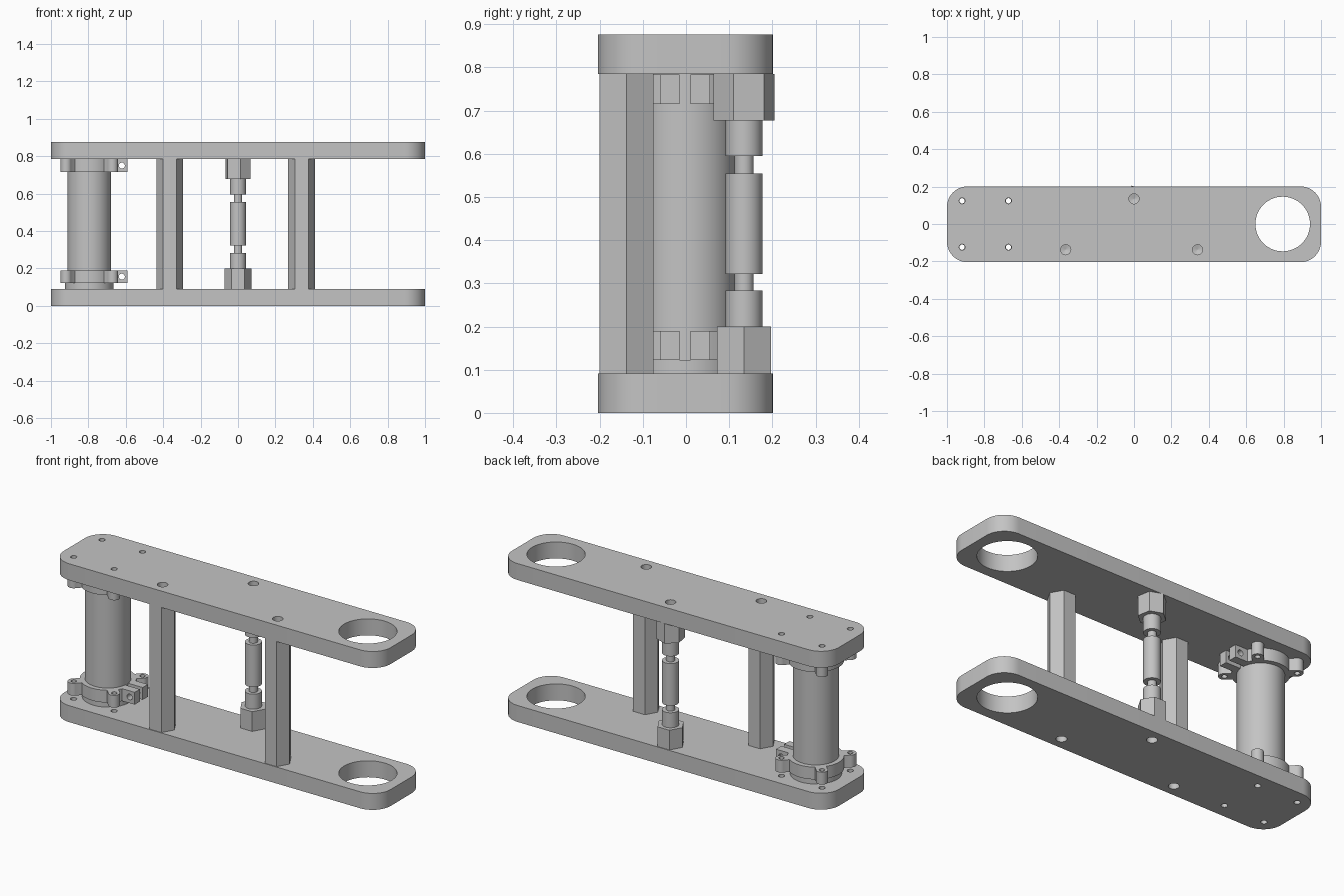
import bpy
import math
from mathutils import Matrix

default = bpy.data.objects.get("Cube")
if default:
    bpy.data.objects.remove(default, do_unlink=True)

grey = bpy.data.materials.new("machined_grey")
grey.use_nodes = True
grey.diffuse_color = (0.55, 0.55, 0.55, 1)
grey.node_tree.nodes["Principled BSDF"].inputs["Base Color"].default_value = (0.55, 0.55, 0.55, 1)

PLATE = 0.091           # plate thickness
TOP = 0.785             # underside of the top plate
HEIGHT = TOP + PLATE
TUBE = (-0.795, 0.0)    # tube axis
REACH = 0.124           # clamp screw offset from the tube axis


def activate(ob):
    bpy.ops.object.select_all(action='DESELECT')
    ob.select_set(True)
    bpy.context.view_layer.objects.active = ob


def finish(ob, name):
    ob.name = name
    ob.data.materials.clear()
    ob.data.materials.append(grey)
    activate(ob)
    bpy.ops.object.shade_smooth_by_angle(angle=math.radians(30))
    return ob


def rod(x, y, z0, z1, r, sides=48, turn=0, r2=None):
    """Upright prism or cone whose first corner points to +x plus turn degrees."""
    bpy.ops.mesh.primitive_cone_add(vertices=sides, radius1=r, radius2=r if r2 is None else r2,
                                    depth=z1 - z0, location=(x, y, (z0 + z1) / 2))
    ob = bpy.context.object
    # the primitive starts its corners on the y axis
    ob.data.transform(Matrix.Rotation(math.radians(turn - 90), 4, 'Z'))
    return ob


def box(x0, x1, y0, y1, z0, z1):
    bpy.ops.mesh.primitive_cube_add(size=1, location=((x0 + x1) / 2, (y0 + y1) / 2, (z0 + z1) / 2))
    ob = bpy.context.object
    ob.data.transform(Matrix.Diagonal((x1 - x0, y1 - y0, z1 - z0, 1)))
    return ob


def combine(target, tool, operation='DIFFERENCE', keep=False):
    mod = target.modifiers.new("combine", 'BOOLEAN')
    mod.operation, mod.solver, mod.object = operation, 'EXACT', tool
    activate(target)
    bpy.ops.object.modifier_apply(modifier=mod.name)
    if not keep:
        bpy.data.objects.remove(tool, do_unlink=True)


def drill(target, x, y, from_top):
    """Blind screw hole with a conical end, entering from an outer plate face."""
    depth, r = PLATE + 0.05, 0.027
    if from_top:
        combine(target, rod(x, y, HEIGHT - depth, HEIGHT + 0.05, r, 32))
        combine(target, rod(x, y, HEIGHT - depth - 0.015, HEIGHT - depth + 0.0001, 0.0005, 32, r2=r))
    else:
        combine(target, rod(x, y, -0.05, depth, r, 32))
        combine(target, rod(x, y, depth - 0.0001, depth + 0.015, r, 32, r2=0.0005))


POSTS = {"left": (0.34, -0.1375), "right": (-0.365, -0.1375)}
COUPLING = (0.0, 0.1345)
SCREWS = [(TUBE[0] + sx * REACH, TUBE[1] + sy * REACH) for sx in (-1, 1) for sy in (-1, 1)]


# Two rounded plates with the large opening and screw holes
def plate(name, z0):
    z1 = z0 + PLATE
    ob = box(-1, 1, -0.204, 0.201, z0, z1)
    bev = ob.modifiers.new("corners", 'BEVEL')
    bev.width, bev.segments, bev.limit_method = 0.11, 14, 'WEIGHT'
    weight = ob.data.attributes.new("bevel_weight_edge", 'FLOAT', 'EDGE')
    for e in ob.data.edges:
        a, b = (ob.data.vertices[i].co for i in e.vertices)
        weight.data[e.index].value = 1.0 if abs(a.z - b.z) > 0.01 else 0.0
    activate(ob)
    bpy.ops.object.modifier_apply(modifier=bev.name)
    combine(ob, rod(0.795, 0, z0 - 0.05, z1 + 0.05, 0.146, 64))
    for x, y in SCREWS:
        combine(ob, rod(x, y, z0 - 0.05, z1 + 0.05, 0.016, 24))
    for x, y in [*POSTS.values(), COUPLING]:
        combine(ob, rod(x, y, z0 - 0.05, z1 + 0.05, 0.027, 32))
    finish(ob, name)


plate("bottom_plate", 0)
plate("top_plate", TOP)

# Hexagonal spacer posts along the front
for side, (x, y) in POSTS.items():
    post = rod(x, y, PLATE, TOP, 0.072, 6)
    drill(post, x, y, True)
    drill(post, x, y, False)
    finish(post, side + "_hex_post")

# Adjustable coupling at the back: hex ends, collars, necks and sleeve
cx, cy = COUPLING
lower = rod(cx, cy, PLATE, 0.2, 0.072, 6)
drill(lower, cx, cy, False)
finish(lower, "coupling_lower_hex")
upper = rod(cx, cy, 0.677, TOP, 0.072, 6, turn=40)
drill(upper, cx, cy, True)
finish(upper, "coupling_upper_hex")
for name, z0, z1, r in (("lower_collar", 0.2, 0.283, 0.0425),
                        ("lower_neck", 0.283, 0.322, 0.022),
                        ("sleeve", 0.322, 0.555, 0.0425),
                        ("upper_neck", 0.555, 0.595, 0.022),
                        ("upper_collar", 0.595, 0.677, 0.0425)):
    finish(rod(cx, cy, z0, z1, r), "coupling_" + name)

# Tube with its foot ring
tx, ty = TUBE
finish(rod(tx, ty, PLATE, TOP, 0.116, 64), "tube")
finish(rod(tx, ty, PLATE, 0.122, 0.13, 64), "tube_foot")


# Split clamps with four screw ears and a pair of pinch tabs
def clamp(name, z0, z1):
    ob = rod(tx, ty, z0, z1, 0.142, 64)
    for x, y in SCREWS:
        combine(ob, rod(x, y, z0, z1, 0.03, 32), 'UNION')
        neck = box(0.08, REACH * math.sqrt(2), -0.029, 0.029, z0, z1)
        neck.data.transform(Matrix.Translation((neck.location.x, 0, 0)))
        neck.data.transform(Matrix.Rotation(math.atan2(y - ty, x - tx), 4, 'Z'))
        neck.location.x, neck.location.y = tx, ty
        combine(ob, neck, 'UNION')
    combine(ob, box(tx + 0.05, -0.59, -0.06, 0.056, z0, z1), 'UNION')
    combine(ob, box(tx + 0.09, -0.55, -0.015, 0.01, z0 - 0.05, z1 + 0.05))
    for x, y in SCREWS:
        combine(ob, rod(x, y, z0 - 0.05, z1 + 0.05, 0.014, 24))
    pinch = rod(0, 0, -0.1, 0.1, 0.016, 24)
    pinch.data.transform(Matrix.Rotation(math.pi / 2, 4, 'X'))
    pinch.location = (-0.621, 0, (z0 + z1) / 2)
    combine(ob, pinch)
    finish(ob, name)


clamp("lower_clamp", 0.122, 0.19)
clamp("upper_clamp", 0.716, TOP - 0.001)
